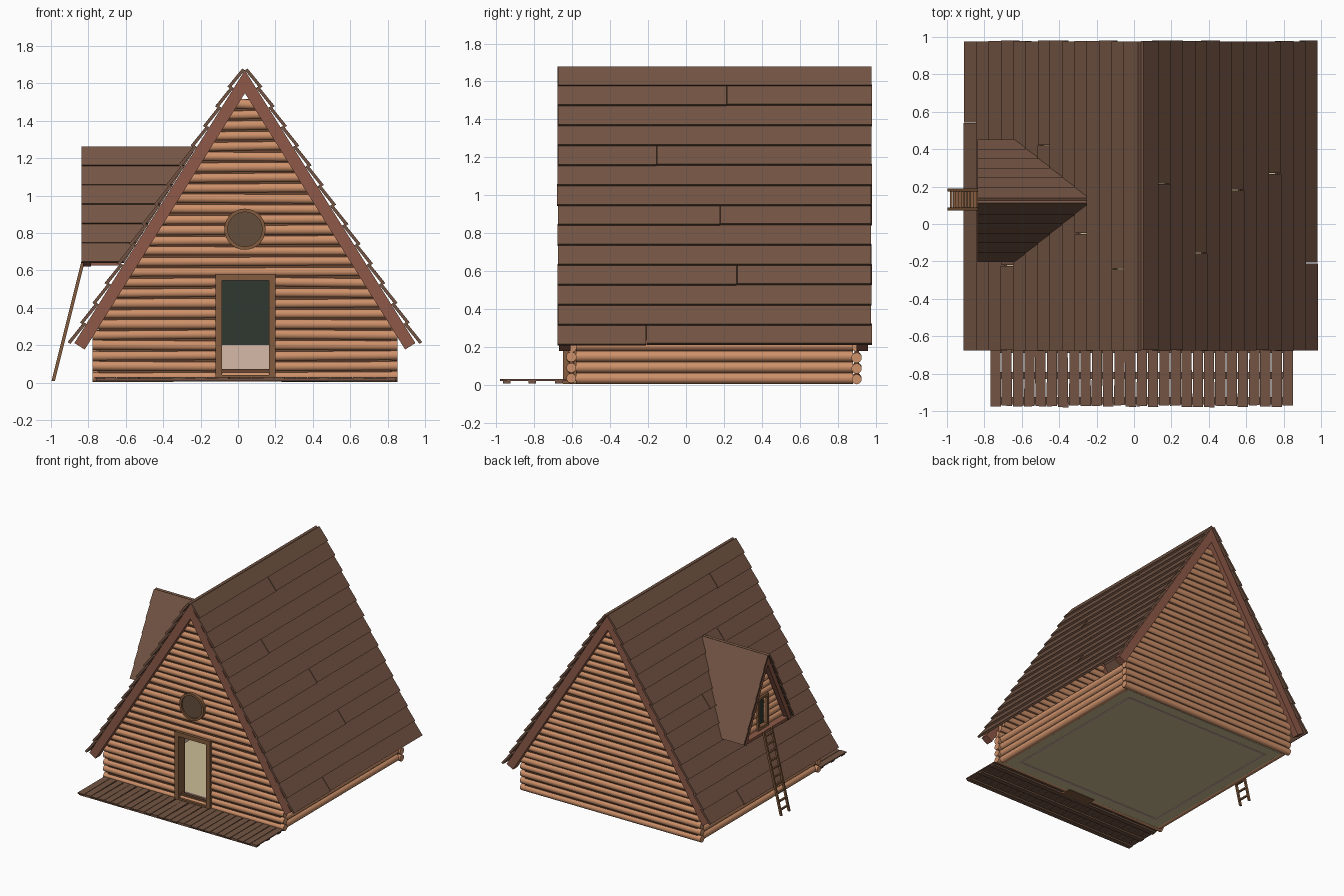
import bpy, bmesh, math, random
from mathutils import Matrix, Vector

random.seed(4)
cube = bpy.data.objects.get("Cube")
if cube:
    bpy.data.objects.remove(cube, do_unlink=True)


def material(name, r, g, b):
    lin = [(c / 255 / 12.92 if c < 10 else ((c / 255 + 0.055) / 1.055) ** 2.4) for c in (r, g, b)]
    m = bpy.data.materials.new(name)
    m.use_nodes = True
    m.diffuse_color = (*lin, 1)
    m.node_tree.nodes["Principled BSDF"].inputs["Base Color"].default_value = (*lin, 1)
    return m


PLANK = material("weathered plank", 115, 84, 67)
LOG = material("log wood", 206, 145, 106)
CHINK = material("dark gap filler", 105, 70, 50)
BARGE = material("red brown beam", 142, 90, 72)
FRAME = material("frame wood", 132, 92, 62)
SHUTTER = material("shutter brown", 100, 78, 60)
FLOOR = material("khaki floor", 205, 190, 150)
PLASTER = material("pale pink plaster", 214, 185, 168)
GREEN = material("dark green", 48, 56, 49)


def finish(bm, name, mat, smooth=False):
    bmesh.ops.recalc_face_normals(bm, faces=bm.faces)
    me = bpy.data.meshes.new(name)
    bm.to_mesh(me)
    bm.free()
    ob = bpy.data.objects.new(name, me)
    me.materials.append(mat)
    bpy.context.collection.objects.link(ob)
    if smooth:
        bpy.ops.object.select_all(action='DESELECT')
        ob.select_set(True)
        bpy.context.view_layer.objects.active = ob
        bpy.ops.object.shade_smooth_by_angle(angle=math.radians(50))
    return ob


def prism(bm, a, b):
    """Solid between two matching polygons."""
    va, vb = [bm.verts.new(p) for p in a], [bm.verts.new(p) for p in b]
    bm.faces.new(va)
    bm.faces.new(vb)
    for i in range(len(va)):
        j = (i + 1) % len(va)
        bm.faces.new((va[i], va[j], vb[j], vb[i]))


def box(bm, x0, x1, y0, y1, z0, z1):
    base = [(x0, y0), (x1, y0), (x1, y1), (x0, y1)]
    prism(bm, [(x, y, z0) for x, y in base], [(x, y, z1) for x, y in base])


def rod(bm, p, q, r, sides=10):
    p, q = Vector(p), Vector(q)
    rot = (q - p).to_track_quat('Z', 'Y').to_matrix().to_4x4()
    bmesh.ops.create_cone(bm, cap_ends=True, segments=sides, radius1=r, radius2=r,
                          depth=(q - p).length, matrix=Matrix.Translation((p + q) / 2) @ rot)


CX, APEX, ANGLE = 0.037, 1.67, math.atan(1.6)
DY, DAPEX, DANGLE = 0.125, 1.255, math.atan(2.03)


def main_pt(side, s, d, y):
    """Point s down the main slope, d above it."""
    return (CX + side * (s * math.cos(ANGLE) + d * math.sin(ANGLE)), y,
            APEX - s * math.sin(ANGLE) + d * math.cos(ANGLE))


def dormer_pt(side, s, d, x=None):
    """Point on the dormer slope; without x it lands just inside the main roof."""
    z = DAPEX - s * math.sin(DANGLE) + d * math.cos(DANGLE)
    if x is None:
        x = CX - (1.715 - z) / 1.6 + 0.025
    return (x, DY + side * (s * math.cos(DANGLE) + d * math.sin(DANGLE)), z)


def board(bm, pt, side, s0, s1, a0, a1, lap=0.016, thick=0.017):
    top, low = (0.0, thick), (lap, lap + thick)
    prism(bm, [pt(side, s, d, a0) for s, d in ((s0, top[0]), (s0, top[1]), (s1, low[1]), (s1, low[0]))],
          [pt(side, s, d, a1) for s, d in ((s0, top[0]), (s0, top[1]), (s1, low[1]), (s1, low[0]))])


# Main roof: lapped boards, some rows split in two
ROWS, LENGTH = 14, 1.735
for side, label in ((-1, "right"), (1, "left")):
    bm = bmesh.new()
    step = LENGTH / ROWS
    for i in range(ROWS):
        y0, y1 = -0.68 + random.uniform(0, 0.006), 0.975 + random.uniform(0, 0.006)
        s0, s1 = max(0, i * step - 0.012), (i + 1) * step
        if i % 3 == 1:
            mid = random.uniform(-0.3, 0.6)
            board(bm, main_pt, side, s0, s1, y0, mid - 0.002)
            board(bm, main_pt, side, s0, s1 - 0.004, mid + 0.002, y1)
        else:
            board(bm, main_pt, side, s0, s1, y0, y1)
    finish(bm, label + "_roof_boards", PLANK)

# Gable beams under the roof ends
for y0, label in ((-0.67, "front"), (0.9, "back")):
    bm = bmesh.new()
    for side in (-1, 1):
        ends = [(0, 0), (1.72, 0), (1.72, -0.065), (0.104, -0.065)]
        a = [main_pt(side, s, d, y0) for s, d in ends]
        b = [main_pt(side, s, d, y0 + 0.06) for s, d in ends]
        prism(bm, a, b)
    finish(bm, label + "_gable_beams", BARGE)

# Gable walls of stacked logs with filler strips
PITCH, LOG_R = 0.056, 0.0265
for y, label in ((-0.605, "front"), (0.9, "back")):
    logs, gaps = bmesh.new(), bmesh.new()
    for i in range(27):
        z = 0.032 + i * PITCH
        half = min(0.815, (1.545 - z) / 1.6 + 0.02)
        spans = [(CX - half, CX + half)]
        if label == "front" and 0.04 < z < 0.57:
            spans = [(CX - half, -0.1), (0.18, CX + half)]
        for x0, x1 in spans:
            wob = random.uniform(-0.003, 0.003)
            rod(logs, (x0, y, z + wob), (x1, y, z - wob), LOG_R + random.uniform(-0.001, 0.002))
            inset = 0.035
            if x1 - x0 > 0.12:
                box(gaps, x0 + inset * (x0 < -0.1), x1 - inset * (x1 > 0.18), y - 0.012, y + 0.012,
                    z + PITCH / 2 - 0.012, z + PITCH / 2 + 0.012)
    finish(logs, label + "_wall_logs", LOG, True)
    finish(gaps, label + "_wall_filler", CHINK)

# Low side walls
for side, label in ((-1, "right"), (1, "left")):
    bm = bmesh.new()
    for i in range(4):
        rod(bm, (CX + side * 0.775, -0.58, 0.034 + i * 0.058),
            (CX + side * 0.775, 0.88, 0.034 + i * 0.058), 0.0295)
    finish(bm, label + "_wall_logs", LOG, True)

# Floor and interior
bm = bmesh.new()
box(bm, CX - 0.77, CX + 0.77, -0.59, 0.88, 0.01, 0.022)
finish(bm, "floor", FLOOR)
bm = bmesh.new()
box(bm, CX - 0.67, CX + 0.67, 0.78, 0.795, 0.005, 0.2)
box(bm, CX - 0.67, CX + 0.67, -0.5, -0.485, 0.005, 0.026)
for side in (-1, 1):
    x = CX + side * 0.67
    box(bm, x - 0.007, x + 0.007, -0.5, 0.795, 0.005, 0.2)
finish(bm, "inner_low_walls", PLASTER)
bm = bmesh.new()
outline = [(-0.67, 0.2), (0.67, 0.2), (0.3, 0.9), (-0.3, 0.9)]
prism(bm, [(CX + x, 0.78, z) for x, z in outline], [(CX + x, 0.79, z) for x, z in outline])
finish(bm, "inner_back_wall", GREEN)

# Door frame
bm = bmesh.new()
for x0, x1, z0, z1 in ((-0.12, -0.085, 0.03, 0.58), (0.165, 0.2, 0.03, 0.58),
                       (-0.085, 0.165, 0.545, 0.58), (-0.085, 0.165, 0.005, 0.042)):
    box(bm, x0, x1, -0.648, -0.565, z0, z1)
finish(bm, "door_frame", FRAME)

# Round window: spun rim and a disc
centre = Vector((CX, -0.62, 0.82))
bm = bmesh.new()
ring = [bm.verts.new(centre + Vector((r, y, 0))) for r, y in
        ((0.092, 0.02), (0.092, -0.035), (0.11, -0.035), (0.11, 0.02))]
edges = [bm.edges.new((ring[i], ring[(i + 1) % 4])) for i in range(4)]
bmesh.ops.spin(bm, geom=ring + edges, cent=centre, axis=(0, 1, 0), angle=math.tau, steps=28)
bmesh.ops.remove_doubles(bm, verts=bm.verts, dist=0.0005)
finish(bm, "round_window_rim", FRAME, True)
bm = bmesh.new()
rod(bm, centre + Vector((0, -0.022, 0)), centre, 0.095, 28)
finish(bm, "round_window_shutter", SHUTTER, True)

# Front deck: loose planks on three joists
bm = bmesh.new()
count, x0, x1 = 27, -0.77, 0.853
for i in range(count):
    w = (x1 - x0) / count
    x, skew = x0 + i * w, random.uniform(-0.003, 0.003)
    y0, y1 = -0.97 - random.uniform(0, 0.01), -0.63
    plan = [(x + 0.002, y0), (x + w - 0.002, y0 + skew), (x + w - 0.003 + skew, y1), (x + 0.003 + skew, y1)]
    prism(bm, [(px, py, 0.021) for px, py in plan], [(px, py, 0.03) for px, py in plan])
finish(bm, "deck_planks", PLANK)
bm = bmesh.new()
for y in (-0.945, -0.81, -0.67):
    box(bm, x0 + 0.01, x1 - 0.01, y - 0.02, y + 0.02, 0.008, 0.021)
finish(bm, "deck_joists", PLANK)

# Dormer roof and its beams
bm, beams = bmesh.new(), bmesh.new()
for side in (-1, 1):
    step = 0.69 / 6
    for i in range(6):
        s0, s1 = max(0, i * step - 0.01), (i + 1) * step
        ends = [(s0, 0), (s0, 0.015), (s1, 0.025), (s1, 0.01)]
        prism(bm, [dormer_pt(side, s, d, -0.838) for s, d in ends], [dormer_pt(side, s, d) for s, d in ends])
    ends = [(0, 0), (0.69, 0), (0.69, -0.035), (0.07, -0.035)]
    prism(beams, [dormer_pt(side, s, d, -0.828) for s, d in ends],
          [dormer_pt(side, s, d, -0.785) for s, d in ends])
finish(bm, "dormer_roof_boards", PLANK)
box(beams, -0.825, -0.64, DY - 0.26, DY + 0.26, 0.625, 0.648)
finish(beams, "dormer_beams_and_ledge", BARGE)

# Dormer log wall with window
bm = bmesh.new()
for i in range(10):
    z = 0.67 + i * 0.052
    half = max(0.015, (DAPEX - 0.06 - z) / 2.03)
    spans = [(-half, half)] if z > 0.9 else [(-half, -0.05), (0.05, half)]
    for a, b in spans:
        rod(bm, (-0.755, DY + a, z), (-0.755, DY + b, z), 0.0265)
finish(bm, "dormer_wall_logs", LOG, True)
bm = bmesh.new()
for a, b, z0, z1 in ((-0.07, -0.05, 0.648, 0.91), (0.05, 0.07, 0.648, 0.91),
                     (-0.05, 0.05, 0.89, 0.91), (-0.05, 0.05, 0.648, 0.67)):
    box(bm, -0.79, -0.735, DY + a, DY + b, z0, z1)
finish(bm, "dormer_window_frame", FRAME)
bm = bmesh.new()
box(bm, -0.755, -0.747, DY - 0.05, DY + 0.05, 0.67, 0.89)
finish(bm, "dormer_window_pane", GREEN)

# Ladder leaning on the dormer ledge
bm = bmesh.new()
foot, head = Vector((-0.988, 0, 0.008)), Vector((-0.828, 0, 0.648))
for y in (0.08, 0.182):
    side = [(-0.009, y - 0.007), (0.009, y - 0.007), (0.009, y + 0.007), (-0.009, y + 0.007)]
    prism(bm, [foot + Vector((a, b, 0)) for a, b in side], [head + Vector((a, b, 0)) for a, b in side])
for i in range(10):
    p = foot.lerp(head, (i + 0.7) / 10.3)
    box(bm, p.x - 0.007, p.x + 0.007, 0.08, 0.182, p.z - 0.006, p.z + 0.006)
finish(bm, "ladder", FRAME)
